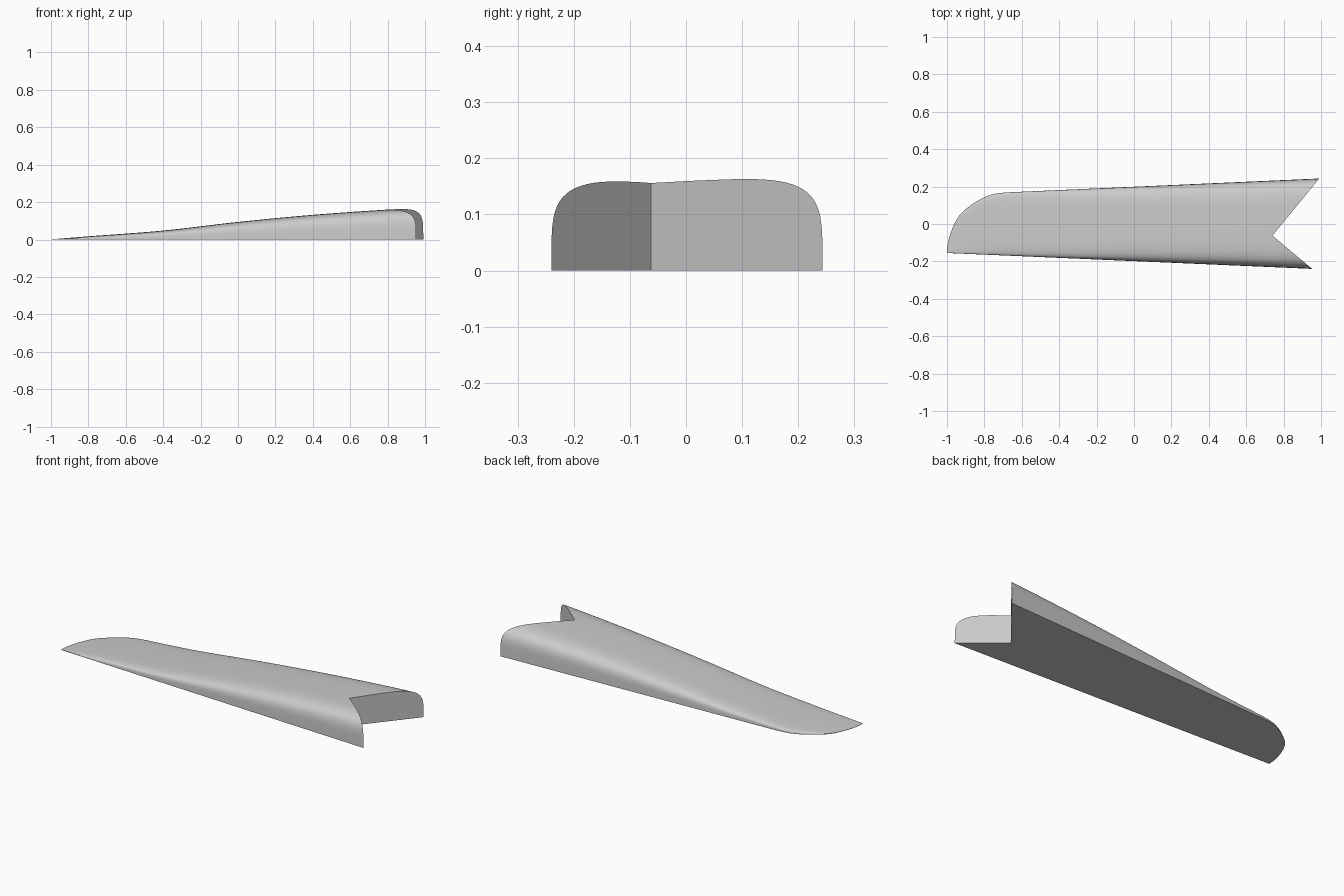
import bpy, bmesh, math

if "Cube" in bpy.data.objects:
    bpy.data.objects.remove(bpy.data.objects["Cube"], do_unlink=True)

grey = bpy.data.materials.new("plain grey")
grey.use_nodes = True
colour = (0.6, 0.6, 0.6, 1)
grey.diffuse_color = colour
grey.node_tree.nodes["Principled BSDF"].inputs["Base Color"].default_value = colour


def curve(points, x):
    """Smooth curve through (position, value) points."""
    i = 0
    while i < len(points) - 2 and x > points[i + 1][0]:
        i += 1

    def slope(k):
        a, b = points[max(k - 1, 0)], points[min(k + 1, len(points) - 1)]
        return (b[1] - a[1]) / (b[0] - a[0])

    (xa, a), (xb, b) = points[i], points[i + 1]
    w = xb - xa
    t = (x - xa) / w
    return ((2*t**3 - 3*t**2 + 1) * a + (t**3 - 2*t**2 + t) * w * slope(i)
            + (3*t**2 - 2*t**3) * b + (t**3 - t**2) * w * slope(i + 1))


def make_object(name, bm):
    bmesh.ops.recalc_face_normals(bm, faces=bm.faces[:])
    mesh = bpy.data.meshes.new(name)
    bm.to_mesh(mesh)
    bm.free()
    mesh.materials.append(grey)
    obj = bpy.data.objects.new(name, mesh)
    bpy.context.collection.objects.link(obj)
    return obj


# Crest height and rounded tip outline along the length
height = [(-1, 0.001), (-0.8, 0.017), (-0.4, 0.048), (0, 0.094), (0.4, 0.132),
          (0.8, 0.16), (1, 0.169)]
tip = [(-1, -0.14), (-0.995, -0.1), (-0.97, -0.02), (-0.93, 0.05),
       (-0.85, 0.115), (-0.77, 0.155), (-0.7, 0.168)]

# Tapered shell: rounded-box sections lofted from tip to wide end
STATIONS, SIDES, POWER = 56, 36, 4.7
bm = bmesh.new()
rings = []
for s in range(STATIONS + 1):
    x = -1 + 2 * (s / STATIONS) ** 1.8
    front = -0.155 - 0.0435 * (x + 1)
    back = curve(tip, x) if x < -0.7 else 0.168 + 0.0445 * (x + 0.7)
    middle, half, h = (front + back) / 2, (back - front) / 2, curve(height, x)
    ring = []
    for k in range(SIDES + 1):
        a = math.pi * k / SIDES
        c = math.cos(a)
        t = math.copysign(abs(c) ** (2 / POWER), c)
        z = max(math.sin(a), 0) ** (2 / POWER) if 0 < k < SIDES else 0
        ring.append(bm.verts.new((x, middle + half * t, h * z)))
    rings.append(ring)
for a, b in zip(rings, rings[1:]):
    for k in range(SIDES + 1):
        n = (k + 1) % (SIDES + 1)
        bm.faces.new((a[k], a[n], b[n], b[k]))
bm.faces.new(rings[0])
bm.faces.new(rings[-1])
blade = make_object("tapered_blade", bm)

# V-shaped notch in the wide end
bm = bmesh.new()
outline = [(0.74, -0.062), (1.066, 0.335), (1.3, 0.335), (1.3, -0.3), (1.024, -0.3)]
base = bm.faces.new([bm.verts.new((x, y, -0.2)) for x, y in outline])
top = bmesh.ops.extrude_face_region(bm, geom=[base])["geom"]
bmesh.ops.translate(bm, vec=(0, 0, 0.6),
                    verts=[v for v in top if isinstance(v, bmesh.types.BMVert)])
cutter = make_object("notch_cutter", bm)
cutter.hide_render = True

bpy.ops.object.select_all(action="DESELECT")
blade.select_set(True)
bpy.context.view_layer.objects.active = blade
cut = blade.modifiers.new("notch", "BOOLEAN")
cut.operation = "DIFFERENCE"
cut.solver = "EXACT"
cut.object = cutter
bpy.ops.object.modifier_apply(modifier=cut.name)
bpy.data.objects.remove(cutter, do_unlink=True)
bpy.ops.object.shade_smooth_by_angle(angle=math.radians(40))
